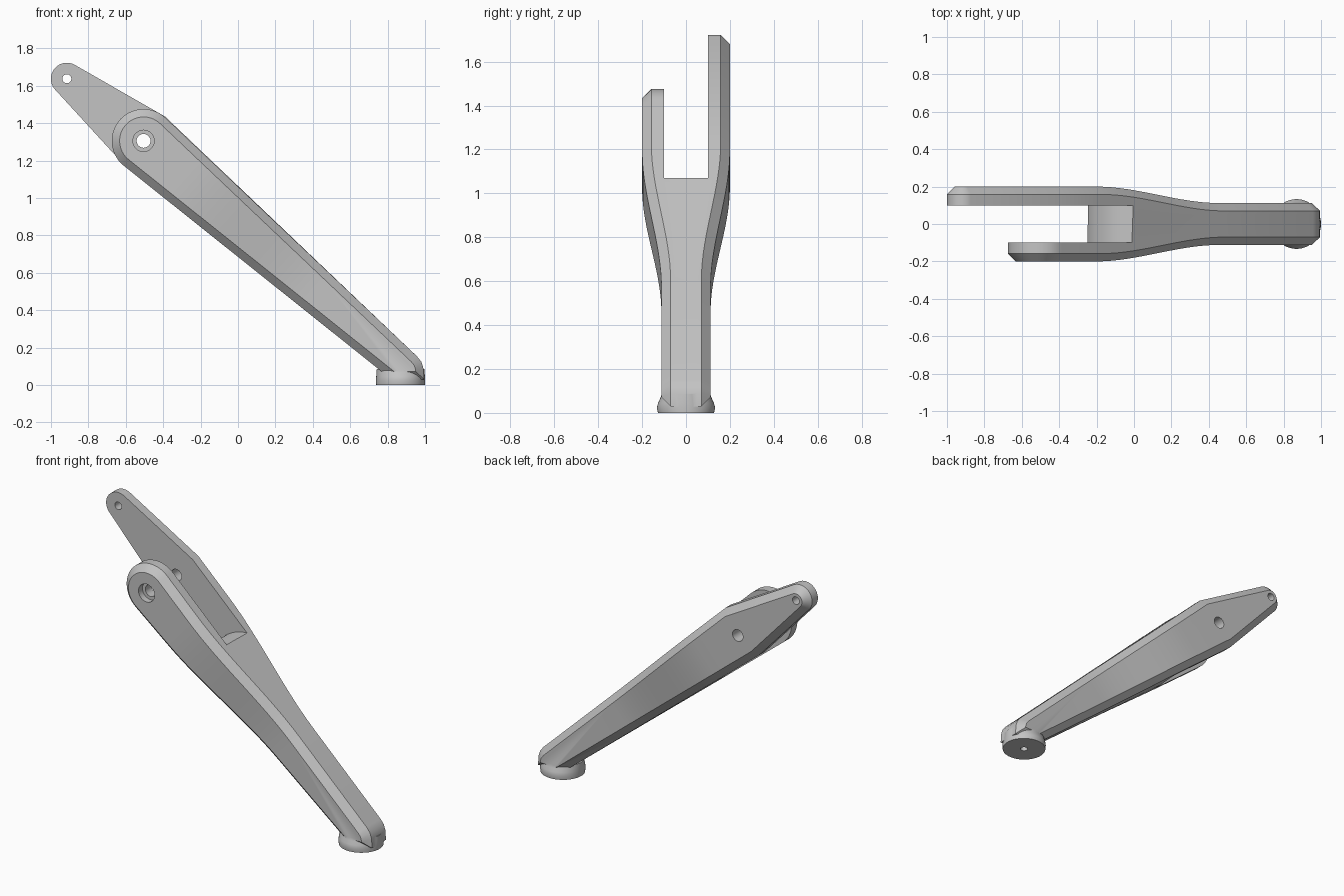
import bpy, bmesh, math
from mathutils import Vector

cube = bpy.data.objects.get("Cube")
if cube:
    bpy.data.objects.remove(cube, do_unlink=True)

grey = bpy.data.materials.new("plain grey")
grey.use_nodes = True
grey.diffuse_color = (0.55, 0.55, 0.55, 1)
grey.node_tree.nodes["Principled BSDF"].inputs["Base Color"].default_value = (0.55, 0.55, 0.55, 1)

PIVOT, TIP, FOOT_X = Vector((-0.505, 1.305)), Vector((-0.915, 1.637)), 0.869
CHAMFER, HEAD_STEPS = 0.042, 32
AXIS = Vector((0.74, 0, -0.67)).normalized()


def make_object(name, bm):
    bmesh.ops.recalc_face_normals(bm, faces=bm.faces[:])
    mesh = bpy.data.meshes.new(name)
    bm.to_mesh(mesh)
    bm.free()
    obj = bpy.data.objects.new(name, mesh)
    bpy.context.collection.objects.link(obj)
    mesh.materials.append(grey)
    return obj


def loft(name, rings, finish=None):
    """Skin a stack of equal-length rings and cap both ends."""
    bm = bmesh.new()
    rows = [[bm.verts.new(p) for p in ring] for ring in rings]
    for a, b in zip(rows, rows[1:]):
        for i in range(len(a)):
            j = (i + 1) % len(a)
            bm.faces.new((a[i], a[j], b[j], b[i]))
    bm.faces.new(rows[0])
    bm.faces.new(rows[-1])
    if finish:
        finish(bm)
    return make_object(name, bm)


def arc(center, radius, start, end, steps):
    angles = [math.radians(start + (end - start) * i / (steps - 1)) for i in range(steps)]
    return [center + radius * Vector((math.cos(a), math.sin(a))) for a in angles]


def inset(points, d):
    """Mitred inward offset of a counter-clockwise outline."""
    result = []
    for i, p in enumerate(points):
        e1 = (p - points[i - 1]).normalized()
        e2 = (points[(i + 1) % len(points)] - p).normalized()
        n1, n2 = Vector((-e1.y, e1.x)), Vector((-e2.y, e2.x))
        result.append(p + (n1 + n2) * d / (1 + n1.dot(n2)))
    return result


def at_depth(outline, y):
    return [(p.x, y, p.y) for p in outline]


def boolean(target, other, operation):
    mod = target.modifiers.new(operation, "BOOLEAN")
    mod.operation, mod.solver, mod.object = operation, "EXACT", other
    bpy.ops.object.select_all(action="DESELECT")
    bpy.context.view_layer.objects.active = target
    target.select_set(True)
    bpy.ops.object.modifier_apply(modifier=mod.name)
    bpy.data.objects.remove(other, do_unlink=True)


def drill(target, center, radius, y0, y1):
    hole = arc(center, radius, 0, 348.75, 32)
    boolean(target, loft("drill", [at_depth(hole, y0), at_depth(hole, y1)]), "DIFFERENCE")


# Side outlines: short front fork prong and long back fork prong
heel = [Vector(p) for p in ((0.82, 0.03), (0.995, 0.03), (0.991, 0.09), (0.98, 0.124), (0.957, 0.153))]
front = heel + arc(PIVOT, 0.17, 46.5, 230.9, HEAD_STEPS)
back = (heel + [Vector((-0.39, 1.435))]
        + arc(TIP, 0.0855, 60.2, 222.6, HEAD_STEPS - 2) + [Vector((-0.628, 1.197))])


def taper(bm):
    """Slice across the arm, then ease the thickness from fork to shank."""
    for i in range(17):
        bmesh.ops.bisect_plane(bm, geom=bm.verts[:] + bm.edges[:] + bm.faces[:],
                               plane_co=AXIS * (-0.95 + 0.9 * i / 16), plane_no=AXIS)
    for v in bm.verts:
        if abs(v.co.y) > 0.1:
            t = min(max((v.co.dot(AXIS) + 0.95) / 0.9, 0), 1)
            v.co.y -= math.copysign(0.088 * t * t * (3 - 2 * t), v.co.y)


arm = loft("fork_arm", [
    at_depth(inset(front, CHAMFER), -0.2), at_depth(front, CHAMFER - 0.2), at_depth(front, -0.05),
    at_depth(back, 0.05), at_depth(back, 0.2 - CHAMFER), at_depth(inset(back, CHAMFER), 0.2)], taper)

# Slot between the prongs, ending in a rounded shoulder
slot = arc(Vector((0.005, 0.805)), 0.265, 90, 180, 24)
slot += [Vector(p) for p in ((-0.26, 0.6), (-1.3, 0.9), (-1.3, 2), (0.005, 2))]
boolean(arm, loft("slot", [at_depth(slot, -0.1), at_depth(slot, 0.1)]), "DIFFERENCE")

# Flared round foot
foot_rings = []
for z, rx, ry in ((0, 0.13, 0.128), (0.025, 0.131, 0.133), (0.045, 0.13, 0.127),
                  (0.065, 0.129, 0.118), (0.085, 0.127, 0.111)):
    circle = arc(Vector((0, 0)), 1, 0, 352.5, 48)
    foot_rings.append([(FOOT_X + rx * p.x, ry * p.y, z) for p in circle])
boolean(arm, loft("foot", foot_rings), "UNION")

# Pivot hole with front counterbore, tip hole, and foot screw hole
drill(arm, PIVOT, 0.037, -0.3, 0.3)
drill(arm, PIVOT, 0.057, -0.3, -0.16)
drill(arm, TIP, 0.024, 0, 0.3)
screw = [[(FOOT_X + p.x, p.y, z) for p in arc(Vector((0, 0)), 0.022, 0, 345, 24)] for z in (-0.1, 0.06)]
boolean(arm, loft("screw_hole", screw), "DIFFERENCE")

bpy.ops.object.select_all(action="DESELECT")
arm.select_set(True)
bpy.context.view_layer.objects.active = arm
bpy.ops.object.shade_smooth_by_angle(angle=math.radians(30))
